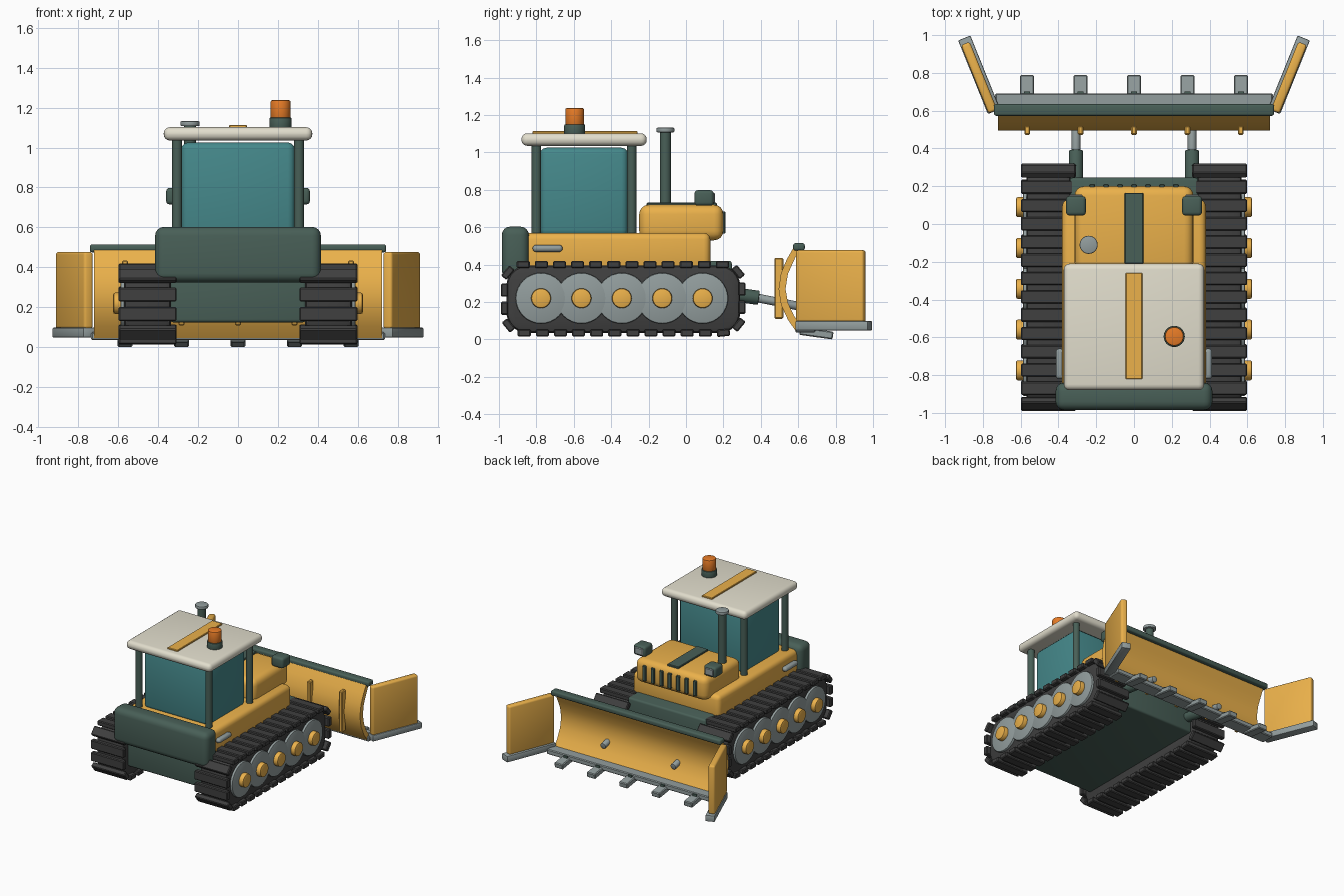
import bpy, bmesh, math
from mathutils import Vector, Matrix

if "Cube" in bpy.data.objects:
    bpy.data.objects.remove(bpy.data.objects["Cube"])


def material(name, r, g, b):
    m = bpy.data.materials.new(name)
    m.diffuse_color = (r, g, b, 1)
    m.use_nodes = True
    m.node_tree.nodes["Principled BSDF"].inputs["Base Color"].default_value = m.diffuse_color
    return m


YELLOW = material("yellow_paint", 0.83, 0.44, 0.07)
DARK = material("dark_green_paint", 0.065, 0.115, 0.095)
GLASS = material("teal_glass", 0.06, 0.25, 0.26)
CREAM = material("cream_paint", 0.76, 0.73, 0.61)
RUBBER = material("track_rubber", 0.05, 0.05, 0.05)
STEEL = material("steel", 0.29, 0.34, 0.34)
ORANGE = material("orange_lamp", 0.80, 0.20, 0.02)


def finish(name, bm, mat, bevel=0, seg=3, matrix=None):
    if bevel:
        edges = [e for e in bm.edges if len(e.link_faces) == 2 and e.calc_face_angle() > 0.8]
        bmesh.ops.bevel(bm, geom=edges, offset=bevel, segments=seg, profile=0.5, affect='EDGES')
    if matrix:
        bm.transform(matrix)
    bmesh.ops.recalc_face_normals(bm, faces=bm.faces[:])
    me = bpy.data.meshes.new(name)
    bm.to_mesh(me)
    bm.free()
    me.materials.append(mat)
    ob = bpy.data.objects.new(name, me)
    bpy.context.collection.objects.link(ob)
    return ob


def block(name, center, size, mat, bevel=0, seg=3, rot=None):
    bm = bmesh.new()
    bmesh.ops.create_cube(bm, size=1)
    bm.transform(Matrix.Diagonal((*size, 1)))
    return finish(name, bm, mat, bevel, seg, Matrix.Translation(center) @ (rot or Matrix()))


def box(name, x, y, z, mat, bevel=0, seg=3):
    r = (x, y, z)
    return block(name, [(a + b) / 2 for a, b in r], [abs(b - a) for a, b in r], mat, bevel, seg)


def rod(name, p, q, radius, mat, bevel=0, sides=32):
    p, q = Vector(p), Vector(q)
    bm = bmesh.new()
    bmesh.ops.create_cone(bm, cap_ends=True, segments=sides, radius1=radius, radius2=radius,
                          depth=(q - p).length)
    turn = (q - p).to_track_quat('Z', 'Y').to_matrix().to_4x4()
    return finish(name, bm, mat, bevel, 2, Matrix.Translation((p + q) / 2) @ turn)


def prism(name, profile, x0, x1, mat, bevel=0):
    bm = bmesh.new()
    face = bm.faces.new([bm.verts.new((x0, y, z)) for y, z in profile])
    ext = bmesh.ops.extrude_face_region(bm, geom=[face])
    verts = [v for v in ext["geom"] if isinstance(v, bmesh.types.BMVert)]
    bmesh.ops.translate(bm, verts=verts, vec=(x1 - x0, 0, 0))
    return finish(name, bm, mat, bevel, 2)


def rounded_rect(y0, y1, z0, z1, r, n=8):
    corners = [(y1 - r, z0 + r, -90), (y1 - r, z1 - r, 0), (y0 + r, z1 - r, 90), (y0 + r, z0 + r, 180)]
    return [(cy + r * math.cos(math.radians(a + 90 * i / n)), cz + r * math.sin(math.radians(a + 90 * i / n)))
            for cy, cz, a in corners for i in range(n + 1)]


def spaced(path, count):
    # evenly spaced points and tangent angles round a closed path
    segs = [(Vector(a), Vector(b)) for a, b in zip(path, path[1:] + path[:1])]
    step = sum((b - a).length for a, b in segs) / count
    run, k = 0, 0
    for a, b in segs:
        length, d = (b - a).length, b - a
        while k < count and k * step < run + length:
            yield a + d * ((k * step - run) / length), math.atan2(d.y, d.x)
            k += 1
        run += length


# tracks, wheels and side fittings
pad_path = rounded_rect(-0.97, 0.30, 0.035, 0.40, 0.10)
for s, side in ((-1, "left"), (1, "right")):
    prism(side + "_track_belt", rounded_rect(-0.96, 0.29, 0.035, 0.395, 0.11), s * 0.335, s * 0.57, RUBBER, 0.025)
    for i, (p, a) in enumerate(spaced(pad_path, 32)):
        block(f"{side}_track_pad_{i}", (s * 0.453, p.x, p.y), (0.29, 0.07, 0.038), RUBBER, 0.006, 1,
              Matrix.Rotation(a, 4, 'X'))
    for i in range(5):
        y = -0.775 + 0.216 * i
        rod(f"{side}_wheel_{i}", (s * 0.50, y, 0.22), (s * 0.588, y, 0.22), 0.136, STEEL, 0.008)
        rod(f"{side}_hub_{i}", (s * 0.55, y, 0.22), (s * 0.625, y, 0.22), 0.053, YELLOW, 0.01)
    box(side + "_side_handle", (s * 0.37, s * 0.414), (-0.82, -0.66), (0.468, 0.505), STEEL, 0.017)
    # cab pillars
    for y, end in ((-0.80, "front"), (-0.29, "back")):
        rod(f"{side}_{end}_pillar", (s * 0.305, y, 0.55), (s * 0.305, y, 1.06), 0.025, DARK, 0, 24)
    # lamps
    box(side + "_work_lamp", (s * 0.255, s * 0.36), (0.045, 0.148), (0.715, 0.798), DARK, 0.018)
    box(side + "_lamp_lens", (s * 0.272, s * 0.343), (0.14, 0.155), (0.73, 0.783), STEEL, 0.004, 1)
    # push arms
    rod(side + "_ram_sleeve", (s * 0.307, 0.12, 0.26), (s * 0.307, 0.39, 0.222), 0.038, DARK, 0.006)
    rod(side + "_ram_rod", (s * 0.307, 0.36, 0.226), (s * 0.307, 0.60, 0.178), 0.023, STEEL, 0.003)
    # blade wings
    turn = Matrix.Rotation(-s * math.radians(22), 4, 'Z')
    block(side + "_blade_wing", (s * 0.82, 0.775, 0.285), (0.05, 0.39, 0.385), YELLOW, 0.014, 3, turn)
    block(side + "_wing_edge", (s * 0.82, 0.79, 0.073), (0.07, 0.42, 0.05), STEEL, 0.007, 2, turn)

# hull and engine cover
box("chassis", (-0.34, 0.34), (-0.90, 0.245), (0.125, 0.42), DARK, 0.015)
box("body", (-0.38, 0.38), (-0.90, 0.13), (0.36, 0.57), YELLOW, 0.035)
box("hood", (-0.315, 0.315), (-0.25, 0.20), (0.53, 0.72), YELLOW, 0.05, 4)
box("hood_stripe", (-0.05, 0.05), (-0.21, 0.165), (0.71, 0.731), DARK, 0.004, 1)
box("rear_counterweight", (-0.415, 0.415), (-0.985, -0.84), (0.325, 0.603), DARK, 0.045, 4)
for i in range(7):
    x = (i - 3) * 0.074
    box(f"grille_slot_{i}", (x - 0.015, x + 0.015), (0.18, 0.211), (0.565, 0.685), DARK, 0.004, 1)

# cab
box("cab_glass", (-0.285, 0.285), (-0.78, -0.31), (0.55, 1.025), GLASS, 0.035)
box("cab_roof", (-0.372, 0.372), (-0.88, -0.21), (1.035, 1.102), CREAM, 0.031, 4)
box("roof_stripe", (-0.044, 0.044), (-0.82, -0.26), (1.095, 1.113), YELLOW, 0.003, 1)
rod("beacon_base", (0.213, -0.595, 1.09), (0.213, -0.595, 1.15), 0.056, DARK, 0.006)
rod("beacon_lamp", (0.213, -0.595, 1.145), (0.213, -0.595, 1.237), 0.05, ORANGE, 0.008)

# exhaust
rod("exhaust_pipe", (-0.24, -0.11, 0.69), (-0.24, -0.11, 1.115), 0.03, DARK)
rod("exhaust_cap", (-0.24, -0.11, 1.107), (-0.24, -0.11, 1.132), 0.048, STEEL, 0.006)

# curved blade
back = [(0.58, 0.50), (0.54, 0.43), (0.508, 0.355), (0.495, 0.27), (0.508, 0.185), (0.545, 0.105), (0.59, 0.04)]
front = [(0.612, 0.495), (0.576, 0.42), (0.545, 0.35), (0.532, 0.27), (0.545, 0.195), (0.578, 0.125), (0.62, 0.065)]
prism("blade", back + front[::-1], -0.72, 0.72, YELLOW)
box("blade_top_rail", (-0.742, 0.742), (0.573, 0.635), (0.475, 0.515), DARK, 0.012)
box("cutting_edge", (-0.735, 0.735), (0.585, 0.692), (0.036, 0.075), STEEL, 0.006, 1)

# blade ribs and teeth
for i in range(5):
    x = (i - 2) * 0.283
    box(f"blade_rib_{i}", (x - 0.015, x + 0.015), (0.472, 0.52), (0.11, 0.435), YELLOW, 0.006, 1)
    block(f"blade_tooth_{i}", (x, 0.697, 0.033), (0.074, 0.18, 0.042), STEEL, 0.006, 1,
          Matrix.Rotation(math.radians(-8), 4, 'X'))
    box(f"tooth_bolt_{i}", (x - 0.016, x + 0.016), (0.675, 0.702), (0.05, 0.07), DARK)

# smooth shading with crisp edges
bpy.ops.object.select_all(action='SELECT')
bpy.context.view_layer.objects.active = bpy.data.objects["body"]
bpy.ops.object.shade_smooth_by_angle(angle=math.radians(32))
